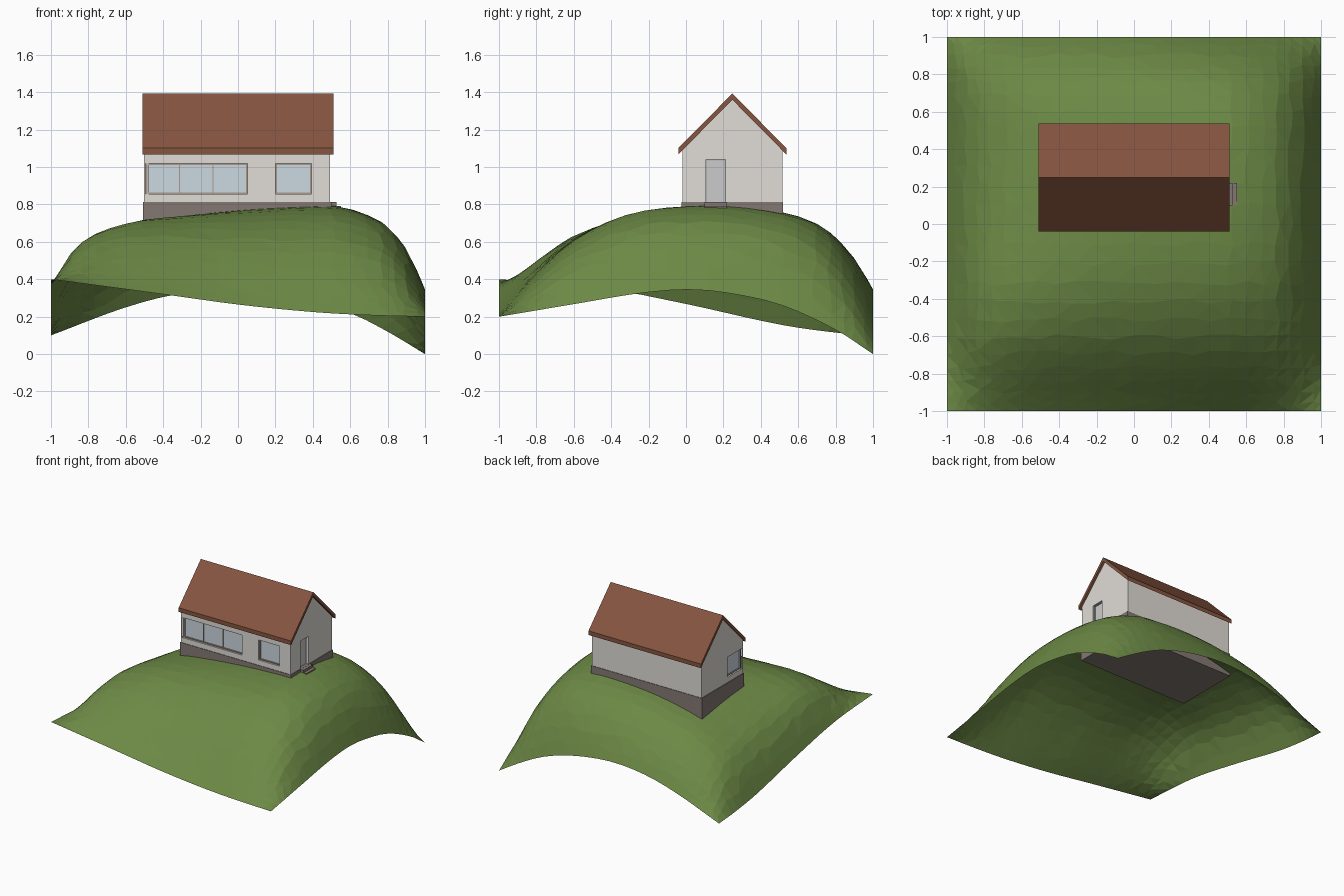
import bpy, bmesh, math, random

if "Cube" in bpy.data.objects:
    bpy.data.objects.remove(bpy.data.objects["Cube"])
random.seed(4)


def mat(name, rgb):
    m = bpy.data.materials.new(name)
    m.diffuse_color = (*rgb, 1)
    m.use_nodes = True
    m.node_tree.nodes["Principled BSDF"].inputs["Base Color"].default_value = m.diffuse_color
    return m


GRASS = mat("grass", (.15, .25, .06))
ROOF = mat("roof_tile", (.24, .09, .05))
WALL = mat("plaster", (.75, .72, .68))
STONE = mat("stone", (.23, .19, .175))
GLASS = mat("glass", (.60, .69, .75))
FRAME = mat("frame", (.42, .32, .25))
DOOR = mat("door_grey", (.58, .59, .6))
METAL = mat("door_trim", (.45, .45, .46))


def finish(bm, name, material):
    bmesh.ops.recalc_face_normals(bm, faces=bm.faces)
    me = bpy.data.meshes.new(name)
    bm.to_mesh(me)
    bm.free()
    me.materials.append(material)
    ob = bpy.data.objects.new(name, me)
    bpy.context.collection.objects.link(ob)
    return ob


def box(name, lo, hi, material):
    bm = bmesh.new()
    bmesh.ops.create_cube(bm, size=1)
    for v in bm.verts:
        v.co = [(a + b) / 2 + c * (b - a) for a, b, c in zip(lo, hi, v.co)]
    return finish(bm, name, material)


def extrude_x(name, profile, x0, x1, material):
    bm = bmesh.new()
    face = bm.faces.new([bm.verts.new((x0, y, z)) for y, z in profile])
    out = bmesh.ops.extrude_face_region(bm, geom=[face], use_keep_orig=True)
    for v in out["geom"]:
        if isinstance(v, bmesh.types.BMVert):
            v.co.x = x1
    return finish(bm, name, material)


def curve(pts):
    """Smooth function through (t, z) points."""
    n = len(pts)

    def slope(i):
        a, b = pts[max(i - 1, 0)], pts[min(i + 1, n - 1)]
        return (b[1] - a[1]) / (b[0] - a[0])

    def f(t):
        i = 0
        while i < n - 2 and t > pts[i + 1][0]:
            i += 1
        (a, p), (b, q) = pts[i], pts[i + 1]
        h = b - a
        u = (t - a) / h
        return (p * (1 + 2 * u) * (1 - u) ** 2 + slope(i) * h * u * (1 - u) ** 2
                + q * u * u * (3 - 2 * u) + slope(i + 1) * h * u * u * (u - 1))
    return f


# Hill: four edge curves plus a bump from the two ridge sections
front = curve([(-1, .40), (-.4, .32), (0, .265), (.4, .225), (.7, .208), (1, .20)])
left = curve([(-1, .40), (-.5, .362), (0, .268), (.5, .158), (.8, .115), (1, .10)])
back = curve([(-1, .10), (-.6, .25), (-.3, .325), (0, .345), (.34, .30), (.6, .22), (.8, .12), (1, 0)])
right = curve([(-1, .20), (-.6, .267), (-.25, .325), (0, .345), (.2, .33), (.5, .265), (.8, .13), (1, 0)])
ridge_x = curve([(-1, .245), (-.95, .36), (-.9, .455), (-.8, .565), (-.6, .668), (-.4, .718), (0, .77),
                 (.4, .793), (.55, .787), (.7, .74), (.8, .68), (.9, .56), (.95, .46), (1, .34)])
ridge_y = curve([(-1, .225), (-.9, .33), (-.8, .435), (-.7, .53), (-.6, .61), (-.4, .715), (-.2, .77),
                 (.1, .793), (.3, .785), (.5, .76), (.6, .735), (.7, .69), (.8, .61), (.9, .48), (.95, .39), (1, .285)])


def base(x, y):
    s, t = (x + 1) / 2, (y + 1) / 2
    bil = (.4 * (1 - s) + .2 * s) * (1 - t) + .1 * (1 - s) * t
    return left(y) * (1 - s) + right(y) * s + front(x) * (1 - t) + back(x) * t - bil


PEAK = .793 - base(.4, .1)


def height(x, y):
    if abs(x) > .9999 or abs(y) > .9999:
        return base(x, y)
    p = (ridge_x(x) - base(x, .1)) / PEAK
    q = (ridge_y(y) - base(.4, y)) / PEAK
    # corners sag, most of all at the front left
    sag = .9 if x < 0 and y < 0 else .3
    return base(x, y) + PEAK * p * q * (1 - sag * max(0, 1 - p) * max(0, 1 - q))


N = 24
ticks = []
for i in range(N + 1):
    u = -1 + 2 * i / N
    ticks.append(.5 * u + .5 * math.sin(u * math.pi / 2))   # denser at the rim
bm = bmesh.new()
grid = []
for j, ty in enumerate(ticks):
    row = []
    for i, tx in enumerate(ticks):
        x = tx + (random.uniform(-.015, .015) if 0 < i < N else 0)
        y = ty + (random.uniform(-.015, .015) if 0 < j < N else 0)
        row.append(bm.verts.new((x, y, height(x, y))))
    grid.append(row)
for j in range(N):
    for i in range(N):
        bm.faces.new((grid[j][i], grid[j][i + 1], grid[j + 1][i + 1], grid[j + 1][i]))
bmesh.ops.triangulate(bm, faces=bm.faces)
finish(bm, "hill", GRASS)

# House body
X0, X1, Y0, Y1, YM = -.503, .493, -.02, .515, .2475
box("foundation", (X0 - .006, Y0 - .004, .62), (X1 + .006, Y1 + .004, .813), STONE)
walls = extrude_x("walls", [(Y0, .80), (Y1, .80), (Y1, 1.092), (YM, 1.36), (Y0, 1.092)], X0, X1, WALL)
extrude_x("roof", [(-.04, 1.068), (-.04, 1.102), (YM, 1.393), (.536, 1.102), (.536, 1.068), (YM, 1.36)],
          -.511, .511, ROOF)


def opening(name, axis, side, wall, a, b, z0, z1, panes, glass, trim, w=.008):
    """Recessed framed opening; axis 0 lies along x, axis 1 along y."""
    def slab(part, p, q, lo, hi, d_in, d_out, m):
        d = sorted((wall - side * d_in, wall + side * d_out))
        if axis == 0:
            return box(part, (p, d[0], lo), (q, d[1], hi), m)
        return box(part, (d[0], p, lo), (d[1], q, hi), m)
    cutter = slab(name + "_cutter", a, b, z0, z1, .022, .03, trim)
    cutter.hide_render = True
    cutter.hide_set(True)
    mod = walls.modifiers.new(name, "BOOLEAN")
    mod.operation, mod.object, mod.solver = "DIFFERENCE", cutter, "EXACT"
    slab(name + "_pane", a, b, z0, z1, .024, -.02, glass)
    slab(name + "_sill", a, b, z0, z0 + w, .024, -.012, trim)
    slab(name + "_head", a, b, z1 - w, z1, .024, -.012, trim)
    for k in range(panes + 1):
        c = a + w / 2 + (b - a - w) * k / panes
        h = w / 2 if k in (0, panes) else w / 3
        slab(f"{name}_post_{k}", c - h, c + h, z0, z1, .024, -.012, trim)


opening("long_window", 0, -1, Y0, -.495, .05, .855, 1.02, 3, GLASS, FRAME)
opening("small_window", 0, -1, Y0, .20, .393, .855, 1.02, 1, GLASS, FRAME)
opening("end_window", 1, -1, X0, -.012, .178, .855, 1.02, 1, GLASS, FRAME)
opening("door", 1, 1, X1, .107, .21, .805, 1.04, 1, DOOR, METAL, .004)

# Entrance steps
box("upper_step", (X1, .10, .75), (.526, .22, .812), STONE)
box("lower_step", (X1, .10, .74), (.552, .22, .792), STONE)
